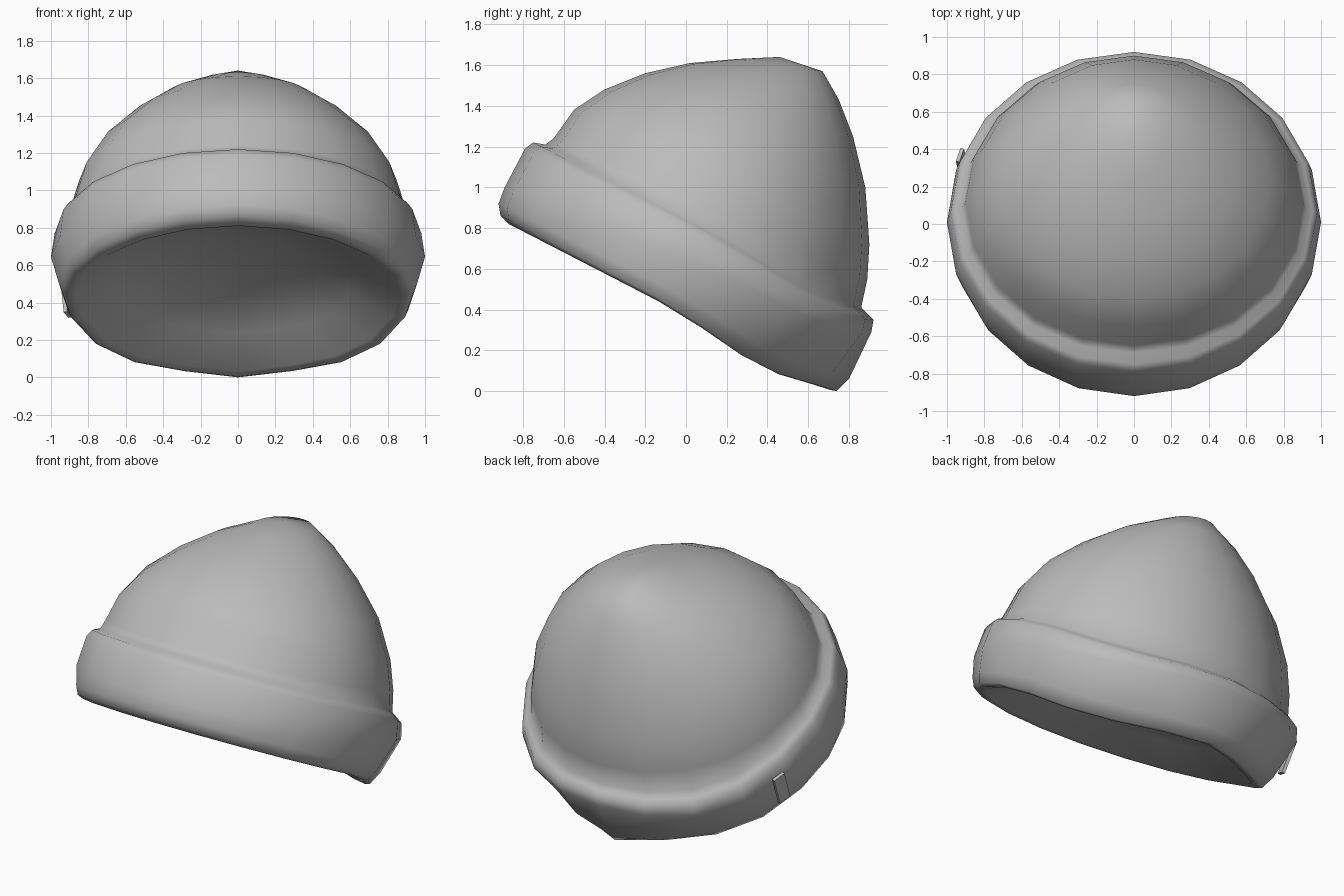
import bpy, bmesh
from math import sin, cos, pi
from mathutils import Vector

cube = bpy.data.objects.get("Cube")
if cube:
    bpy.data.objects.remove(cube, do_unlink=True)

SIDES = 20
wool = bpy.data.materials.new("grey wool")
wool.use_nodes = True
wool.diffuse_color = (0.5, 0.5, 0.5, 1)
wool.node_tree.nodes["Principled BSDF"].inputs["Base Color"].default_value = (0.5, 0.5, 0.5, 1)


def finish(bm, name):
    mesh = bpy.data.meshes.new(name)
    bmesh.ops.recalc_face_normals(bm, faces=bm.faces[:])
    bm.to_mesh(mesh)
    bm.free()
    mesh.materials.append(wool)
    obj = bpy.data.objects.new(name, mesh)
    bpy.context.collection.objects.link(obj)
    return obj


def ring(bm, row):
    """Tilted oval: front point, back point, half width, side sag, forward tuck."""
    yf, zf, yb, zb, w, sag, tuck = row
    verts = []
    for i in range(SIDES):
        a = 2 * pi * i / SIDES
        t = (1 - cos(a)) / 2
        dip = sag * sin(2 * a) ** 2 if cos(a) < 0 else 0
        t -= tuck * abs(sin(a)) * t ** 2
        verts.append(bm.verts.new((w * sin(a), yf + (yb - yf) * t, zf + (zb - zf) * t - dip)))
    return verts


def loft(name, rows, start, end):
    """Skin a stack of rings and close both ends with a fan to a point."""
    bm = bmesh.new()
    rings = [ring(bm, r) for r in rows]
    for lo, hi in zip(rings, rings[1:]):
        for i in range(SIDES):
            j = (i + 1) % SIDES
            bm.faces.new((lo[i], lo[j], hi[j], hi[i]))
    for point, loop in ((start, rings[0]), (end, rings[-1])):
        tip = bm.verts.new(point)
        for i in range(SIDES):
            bm.faces.new((loop[i], loop[(i + 1) % SIDES], tip))
    obj = finish(bm, name)
    for p in obj.data.polygons:
        p.use_smooth = True


# Shallow lining dish, from its centre out to the opening
lining = [
    (-0.29, 0.76, 0.31, 0.45, 0.35, 0, 0),
    (-0.60, 0.83, 0.53, 0.24, 0.64, 0.02, 0.04),
]

# Turned-up cuff, from the inner edge over the outside to the top rim
cuff = [
    (-0.83, 0.81, 0.67, 0.03, 0.87, 0.05, 0.14),
    (-0.87, 0.82, 0.71, 0.005, 0.91, 0.06, 0.14),
    (-0.91, 0.86, 0.74, 0.00, 0.94, 0.065, 0.14),
    (-0.92, 0.92, 0.80, 0.06, 0.96, 0.06, 0.09),
    (-0.89, 1.00, 0.91, 0.29, 1.00, 0.05, 0),
    (-0.79, 1.19, 0.92, 0.35, 0.98, 0.05, 0),
    (-0.75, 1.22, 0.89, 0.38, 0.955, 0.045, 0),
]

# Crown, from the cuff crease up to the tip
crown = [
    (-0.69, 1.21, 0.86, 0.41, 0.92, 0.03, 0),
    (-0.65, 1.24, 0.89, 0.55, 0.90, 0.02, 0),
    (-0.55, 1.38, 0.90, 0.72, 0.85, 0, 0),
    (-0.40, 1.48, 0.88, 1.00, 0.73, 0, 0),
    (-0.20, 1.56, 0.82, 1.25, 0.55, 0, 0),
    (0.02, 1.61, 0.75, 1.43, 0.37, 0, 0),
    (0.25, 1.63, 0.67, 1.57, 0.17, 0, 0),
]
loft("beanie", lining + cuff + crown, start=(0, 0.02, 0.63), end=(0, 0.46, 1.64))

# Small sewn tag on the right side of the cuff
bm = bmesh.new()
bmesh.ops.create_cube(bm, size=1)
up = Vector((-0.1, 0.42, 0.9)).normalized()
out = Vector((-0.93, 0.34, 0))
out = (out - up * out.dot(up)).normalized()
side = up.cross(out)
centre = Vector((-0.92, 0.325, 0.43))
for v in bm.verts:
    v.co = centre + side * v.co.x * 0.08 + out * v.co.y * 0.02 + up * v.co.z * 0.21
finish(bm, "side_tag")
